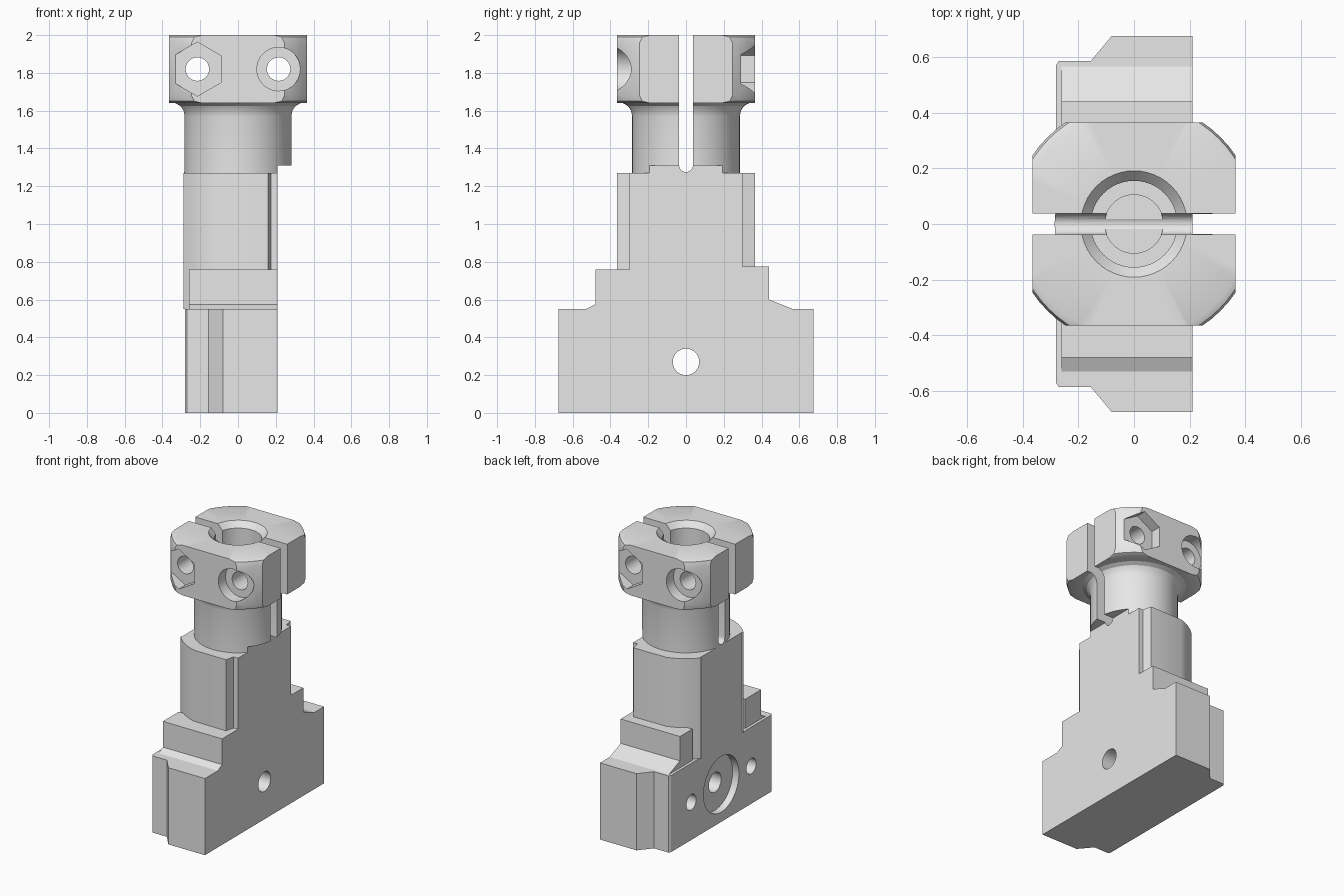
import bpy, bmesh, math
from mathutils import Vector

cube = bpy.data.objects.get("Cube")
if cube:
    bpy.data.objects.remove(cube, do_unlink=True)

steel = bpy.data.materials.new("plain_grey")
steel.use_nodes = True
grey = (0.8, 0.8, 0.8, 1)
steel.diffuse_color = grey
steel.node_tree.nodes["Principled BSDF"].inputs["Base Color"].default_value = grey


def finish(bm, name):
    bmesh.ops.recalc_face_normals(bm, faces=bm.faces)
    mesh = bpy.data.meshes.new(name)
    bm.to_mesh(mesh)
    bm.free()
    mesh.materials.append(steel)
    obj = bpy.data.objects.new(name, mesh)
    bpy.context.collection.objects.link(obj)
    return obj


def prism(name, outline, axis, low, high):
    """Extrude a 2D outline along one axis."""
    place = {"x": lambda a, b, t: (t, a, b),
             "y": lambda a, b, t: (a, t, b),
             "z": lambda a, b, t: (a, b, t)}[axis]
    bm = bmesh.new()
    face = bm.faces.new([bm.verts.new(place(a, b, low)) for a, b in outline])
    new = bmesh.ops.extrude_face_region(bm, geom=[face])["geom"]
    shift = Vector(place(0, 0, high - low))
    bmesh.ops.translate(bm, vec=shift,
                        verts=[v for v in new if isinstance(v, bmesh.types.BMVert)])
    return finish(bm, name)


def lathe(name, profile, steps=64):
    """Spin a radius/height profile around the z axis."""
    bm = bmesh.new()
    verts = [bm.verts.new((r, 0, z)) for r, z in profile]
    edges = [bm.edges.new(pair) for pair in zip(verts, verts[1:])]
    bmesh.ops.spin(bm, geom=verts + edges, cent=(0, 0, 0), axis=(0, 0, 1),
                   angle=2 * math.pi, steps=steps)
    bmesh.ops.remove_doubles(bm, verts=bm.verts, dist=0.0001)
    return finish(bm, name)


def circle(a, b, r, n=40, start=0.0):
    return [(a + r * math.cos(start + 2 * math.pi * i / n),
             b + r * math.sin(start + 2 * math.pi * i / n)) for i in range(n)]


def rect(a0, a1, b0, b1):
    return [(a0, b0), (a1, b0), (a1, b1), (a0, b1)]


def mirrored(half):
    """Close an outline by mirroring its negative-y half."""
    return half + [(x, -y) for x, y in reversed(half)]


def boolean(target, tool, mode="DIFFERENCE"):
    tool.hide_render = True
    mod = target.modifiers.new("cut", "BOOLEAN")
    mod.operation, mod.object, mod.solver = mode, tool, "EXACT"
    bpy.context.view_layer.objects.active = target
    bpy.ops.object.modifier_apply(modifier=mod.name)
    bpy.data.objects.remove(tool, do_unlink=True)


BACK, FLAT = -0.28, 0.21

# Base block with stepped ends
base = prism("base_block", mirrored([(FLAT, -0.675), (-0.08, -0.675), (-0.155, -0.585),
                                     (-0.27, -0.585), (BACK, -0.57)]), "z", 0, 0.55)
# Cross hole, round recess and two blind holes
boolean(base, prism("recess_cutter", circle(0, 0.27, 0.2, 48), "x", -0.4, BACK + 0.05))
boolean(base, prism("cross_hole_cutter", circle(0, 0.27, 0.07), "x", -0.4, 0.4))
for y in (-0.34, 0.34):
    boolean(base, prism("blind_hole_cutter", circle(y, 0.27, 0.055), "x", -0.4, 0.0))

# Shoulders on both sides of the column
prism("front_shoulder", [(-0.53, 0.55), (-0.48, 0.575), (-0.48, 0.76), (-0.3, 0.76),
                         (-0.3, 0.55)], "x", -0.26, FLAT)
prism("rear_shoulder", [(0.565, 0.55), (0.44, 0.6), (0.44, 0.775), (0.3, 0.775),
                        (0.3, 0.55)], "x", -0.26, FLAT)

# Column with a rounded back and narrow corner grooves
arc = []
for i in range(7):
    t = math.radians(255 + (220 - 255) * i / 6)
    arc.append((0.375 * math.cos(t), 0.375 * math.sin(t)))
prism("column", mirrored([(FLAT, -0.3), (0.175, -0.3), (0.16, -0.365)] + arc
                         + [(BACK, -0.235)]), "z", 0.55, 1.27)

# Clamp: neck, fillet and head as one turned body squared off by a box
clamp = lathe("clamp_head", [(0, 1.27), (0.285, 1.27), (0.285, 1.57), (0.291, 1.6),
                             (0.307, 1.625), (0.335, 1.64), (0.41, 1.64), (0.432, 1.65),
                             (0.44, 1.68), (0.44, 1.96), (0.432, 1.99), (0.41, 2.0),
                             (0, 2.0)])
boolean(clamp, prism("squaring_box", rect(-0.365, 0.365, -0.365, 0.365), "z", 1, 2.2),
        "INTERSECT")
# Undercut where the neck overhangs the flat side
boolean(clamp, prism("undercut_cutter", rect(FLAT, 0.5, -0.5, 0.5), "z", 1.1, 1.31))
# Stepped bore with a countersunk mouth
boolean(clamp, lathe("bore_cutter", [(0, 1.28), (0.105, 1.28), (0.105, 1.44), (0.155, 1.44),
                                     (0.155, 1.96), (0.2, 2.01), (0, 2.01)], 48))
# Clamping slot with a round bottom
slot = [(0.037 * math.cos(math.radians(a)), 1.312 + 0.037 * math.sin(math.radians(a)))
        for a in range(180, 361, 20)]
boolean(clamp, prism("slot_cutter", slot + [(0.037, 2.2), (-0.037, 2.2)], "x", -0.6, 0.6))
# Screw holes: nut pocket at one end, round counterbore at the other
for side in (-1, 1):
    x = 0.215 * side
    boolean(clamp, prism("screw_cutter", circle(x, 1.82, 0.062), "y", -0.6, 0.6))
    ends = sorted((0.29 * side, 0.6 * side))
    boolean(clamp, prism("nut_cutter", circle(x, 1.82, 0.143, 6, math.pi / 2), "y", *ends))
    ends = sorted((-0.285 * side, -0.6 * side))
    boolean(clamp, prism("counterbore_cutter", circle(x, 1.82, 0.115), "y", *ends))

# Smooth the round surfaces, keep the edges crisp
for obj in bpy.context.collection.objects:
    if obj.type == "MESH" and steel.name in obj.data.materials:
        bpy.ops.object.select_all(action="DESELECT")
        obj.select_set(True)
        bpy.context.view_layer.objects.active = obj
        bpy.ops.object.shade_smooth_by_angle(angle=math.radians(25))
